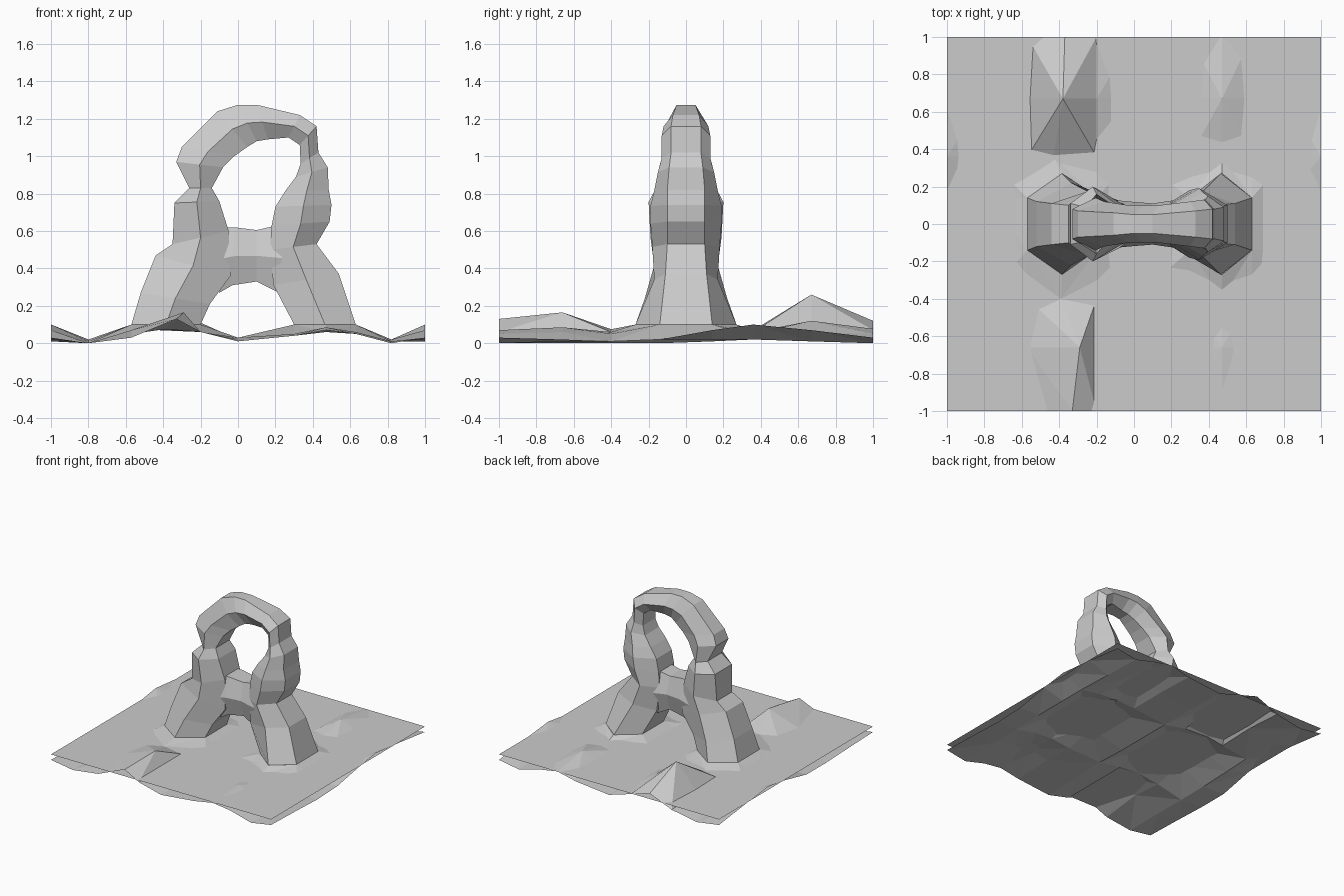
import bpy


def make(name, verts, faces):
    mesh = bpy.data.meshes.new(name)
    mesh.from_pydata(verts, [], faces)
    mesh.update()
    obj = bpy.data.objects.new(name, mesh)
    bpy.context.collection.objects.link(obj)
    return obj


def loft(name, stations):
    """Six-sided tube; station = outer x,z, inner x,z, ridge half depth, edge half depth."""
    verts, faces = [], []
    for ox, oz, ix, iz, m, e in stations:
        mx, mz = (ox + ix) / 2, (oz + iz) / 2
        verts += [(ox, -e, oz), (mx, -m, mz), (ix, -e, iz),
                  (ix, e, iz), (mx, m, mz), (ox, e, oz)]
    for s in range(len(stations) - 1):
        for k in range(6):
            a, b = s * 6 + k, s * 6 + (k + 1) % 6
            faces.append((a, a + 6, b + 6, b)[::-1])
    return make(name, verts, faces)


# Rock arch: left foot, over the top, down to right foot
loft("rock_arch", [
    (-.57, .10, -.20, .10, .27, .14),
    (-.52, .27, -.15, .21, .22, .12),
    (-.44, .47, -.04, .36, .17, .11),
    (-.35, .53, -.05, .60, .19, .10),
    (-.34, .75, -.10, .76, .20, .11),
    (-.26, .83, -.14, .83, .16, .09),
    (-.33, .97, -.08, .94, .14, .08),
    (-.30, 1.05, -.02, 1.0, .12, .07),
    (-.11, 1.24, .05, 1.05, .10, .06),
    (.00, 1.275, .10, 1.08, .10, .05),
    (.10, 1.275, .16, 1.09, .10, .05),
    (.33, 1.22, .27, 1.10, .12, .07),
    (.42, 1.16, .33, 1.06, .13, .08),
    (.43, 1.02, .335, .96, .13, .08),
    (.48, .94, .31, .89, .15, .09),
    (.485, .82, .25, .81, .17, .10),
    (.50, .74, .20, .73, .19, .10),
    (.49, .65, .18, .63, .19, .10),
    (.42, .53, .17, .50, .18, .10),
    (.54, .37, .19, .31, .17, .11),
    (.63, .10, .30, .10, .27, .14),
])

# Lower bridge between the legs
loft("rock_bridge", [
    (-.14, .62, -.10, .27, .13, .08),
    (-.02, .62, -.03, .31, .12, .08),
    (.10, .605, .10, .33, .11, .07),
    (.25, .64, .22, .27, .13, .08),
])

# Bumpy terrain sheet, with a hexagonal opening under each leg
xs = [-1, -.8, -.57, None, -.2, 0, .3, .47, .63, .82, 1]
ys = [-1, -.66, -.4, -.14, .14, .36, .67, 1]
left_ridge_x = [-.33, -.29, -.39, -.385, -.385, -.43, -.38, -.37]
heights = [
    (.03, 0, .03, .13, .06, .01, .04, .07, .05, 0, .03),
    (.02, 0, .07, .165, .06, .02, .05, .085, .06, .01, .02),
    (.01, 0, .05, .075, .06, .03, .04, .06, .05, .01, .01),
    (.01, 0, .1, .1, .1, .02, .1, .1, .1, .02, .02),
    (.07, .01, .1, .1, .1, .02, .1, .1, .1, .02, .07),
    (.10, .02, .05, .07, .06, .02, .05, .06, .05, .02, .10),
    (.07, .01, .06, .26, .11, .02, .05, .12, .06, .01, .07),
    (.03, 0, .04, .12, .07, .01, .04, .077, .05, 0, .03),
]
verts, faces = [], []
n = len(xs)
for r, y in enumerate(ys):
    for c, x in enumerate(xs):
        x = left_ridge_x[r] if x is None else x
        ridge = r in (3, 4) and c in (3, 7)
        verts.append((x, y * .27 / .14 if ridge else y, heights[r][c]))
for r in range(len(ys) - 1):
    for c in range(n - 1):
        if r == 3 and c in (2, 3, 6, 7):
            continue
        a = r * n + c
        b, d, e = a + 1, a + n + 1, a + n
        # split each cell along its higher diagonal
        if verts[a][2] + verts[d][2] > verts[b][2] + verts[e][2]:
            faces += [(a, b, d), (a, d, e)]
        else:
            faces += [(a, b, e), (b, d, e)]
make("bumpy_terrain", verts, faces)

# Flat sand sheet that the bumps poke through
bpy.ops.mesh.primitive_plane_add(size=2, location=(0, 0, .075))
bpy.context.object.name = "sand_plane"
